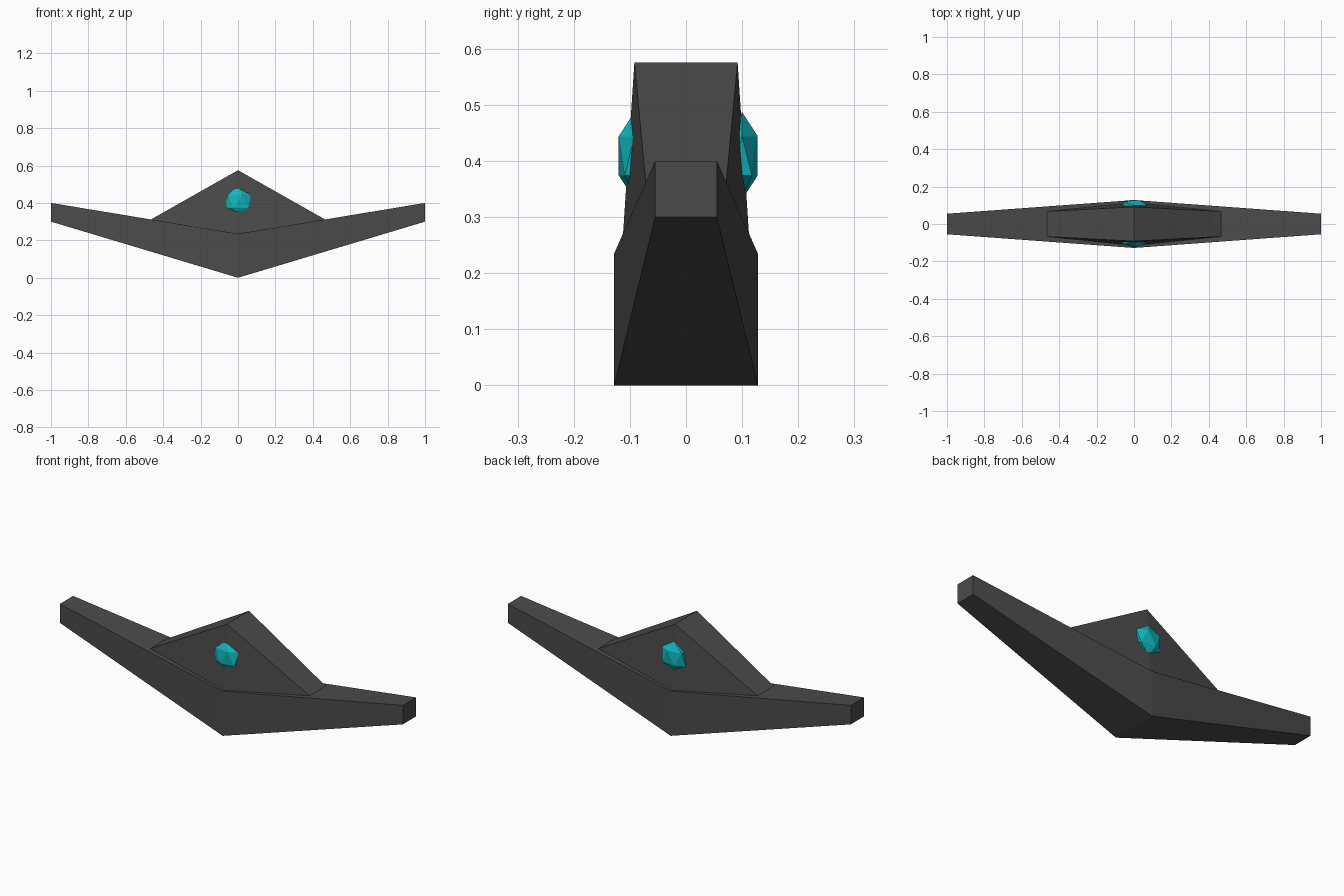
import bpy, bmesh

if "Cube" in bpy.data.objects:
    bpy.data.objects.remove(bpy.data.objects["Cube"])


def material(name, rgb):
    m = bpy.data.materials.new(name)
    m.diffuse_color = (*rgb, 1)
    m.use_nodes = True
    m.node_tree.nodes["Principled BSDF"].inputs["Base Color"].default_value = m.diffuse_color
    return m


DARK = material("dark grey", (0.07, 0.07, 0.07))
TEAL = material("teal", (0.005, 0.47, 0.51))


def finish(name, bm, mat):
    bmesh.ops.recalc_face_normals(bm, faces=bm.faces)
    me = bpy.data.meshes.new(name)
    bm.to_mesh(me)
    bm.free()
    me.materials.append(mat)
    ob = bpy.data.objects.new(name, me)
    bpy.context.collection.objects.link(ob)
    return ob


def loft(name, sections, mat):
    """Join closed cross-sections along x and cap both ends."""
    bm = bmesh.new()
    rings = [[bm.verts.new(p) for p in s] for s in sections]
    n = len(rings[0])
    for a, b in zip(rings, rings[1:]):
        for i in range(n):
            j = (i + 1) % n
            bm.faces.new((a[i], a[j], b[j], b[i]))
    bm.faces.new(rings[0])
    bm.faces.new(rings[-1])
    return finish(name, bm, mat)


def section(x, half, low, high):
    return [(x, -half, low), (x, half, low), (x, half, high), (x, -half, high)]


# Swept wing bar: thick in the middle, thin at the tips
loft("wing_bar", [section(-1, 0.055, 0.30, 0.40),
                  section(0, 0.128, 0.0, 0.235),
                  section(1, 0.055, 0.30, 0.40)], DARK)

# Peaked crest standing on the wing bar
bm = bmesh.new()
apex = [bm.verts.new((0, s * 0.092, 0.575)) for s in (-1, 1)]
base = [bm.verts.new((0, s * 0.1145, 0.235)) for s in (-1, 1)]
for side in (-1, 1):
    corner = [bm.verts.new((side * 0.465, s * 0.067, 0.312)) for s in (-1, 1)]
    bm.faces.new((apex[0], apex[1], corner[1], corner[0]))
    bm.faces.new((base[0], base[1], corner[1], corner[0]))
    for k in (0, 1):
        bm.faces.new((apex[k], corner[k], base[k]))
finish("crest", bm, DARK)

# Flattened gem on each face of the crest
for name, y in (("front_gem", -0.092), ("back_gem", 0.100)):
    bm = bmesh.new()
    bmesh.ops.create_icosphere(bm, subdivisions=1, radius=0.078)
    gem = finish(name, bm, TEAL)
    gem.location = (0, y, 0.409)
    gem.scale = (1, 0.42, 1)
